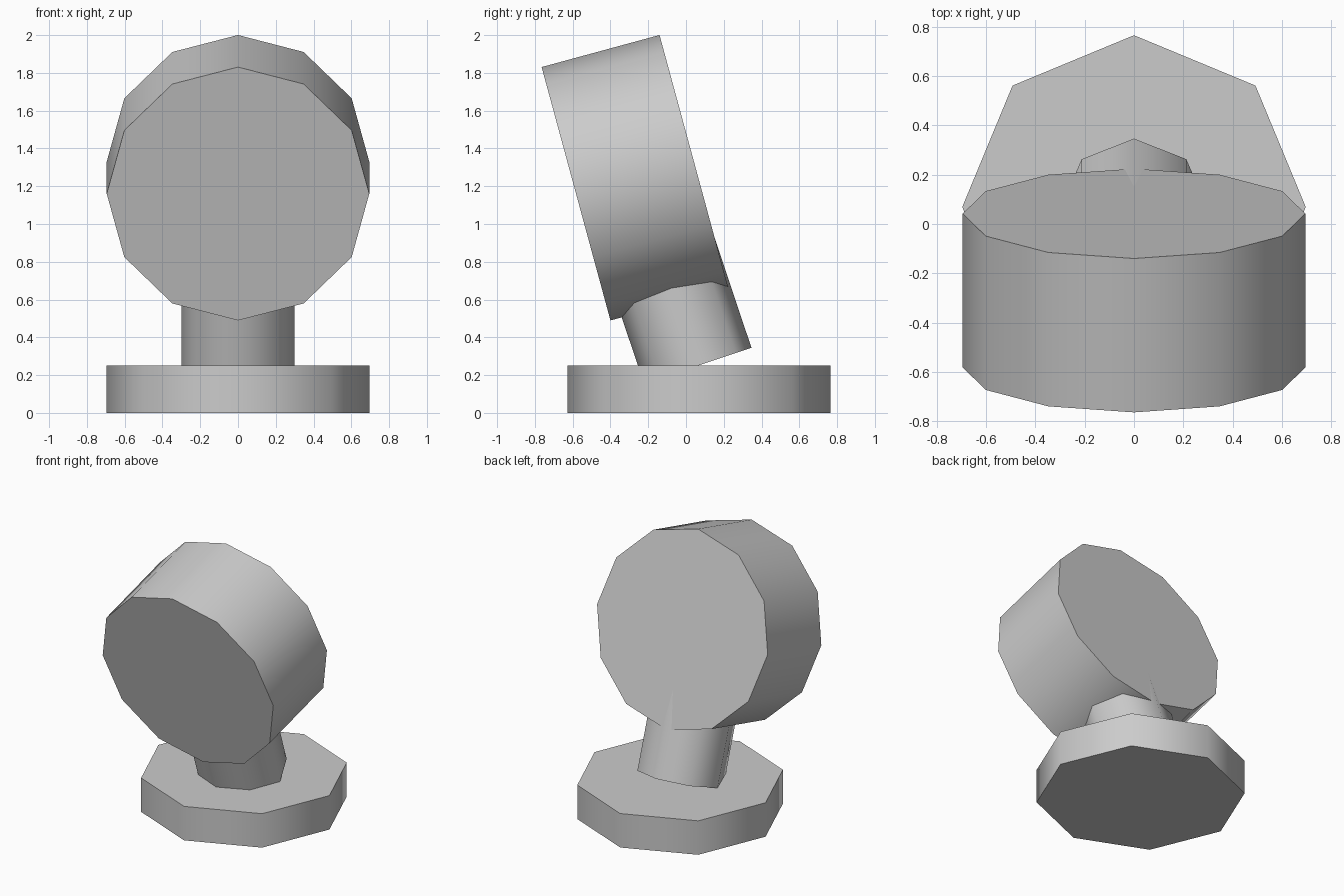
import bpy
from math import radians

cube = bpy.data.objects.get("Cube")
if cube:
    bpy.data.objects.remove(cube, do_unlink=True)

# Single plain grey
grey = bpy.data.materials.new("light grey")
grey.use_nodes = True
colour = (0.6, 0.6, 0.6, 1)
grey.diffuse_color = colour
grey.node_tree.nodes["Principled BSDF"].inputs["Base Color"].default_value = colour


def drum(name, sides, radius, depth, centre, tilt=0):
    """Capped prism with softly shaded sides, tilted about x."""
    bpy.ops.mesh.primitive_cylinder_add(
        vertices=sides, radius=radius, depth=depth,
        location=centre, rotation=(radians(tilt), 0, 0))
    obj = bpy.context.object
    obj.name = obj.data.name = name
    obj.data.materials.append(grey)
    bpy.ops.object.shade_smooth_by_angle(angle=radians(50))
    return obj


# Octagonal foot, standing on the ground
drum("base", 8, 0.697, 0.25, (0, 0.069, 0.125))

# Leaning stem, sunk into the foot and the head
drum("neck", 8, 0.3, 0.8, (0, -0.065, 0.629), 18.5)

# Twelve-sided head, facing forward and slightly down
drum("head", 12, 0.695, 0.647, (0, -0.27, 1.245), -74.8)
